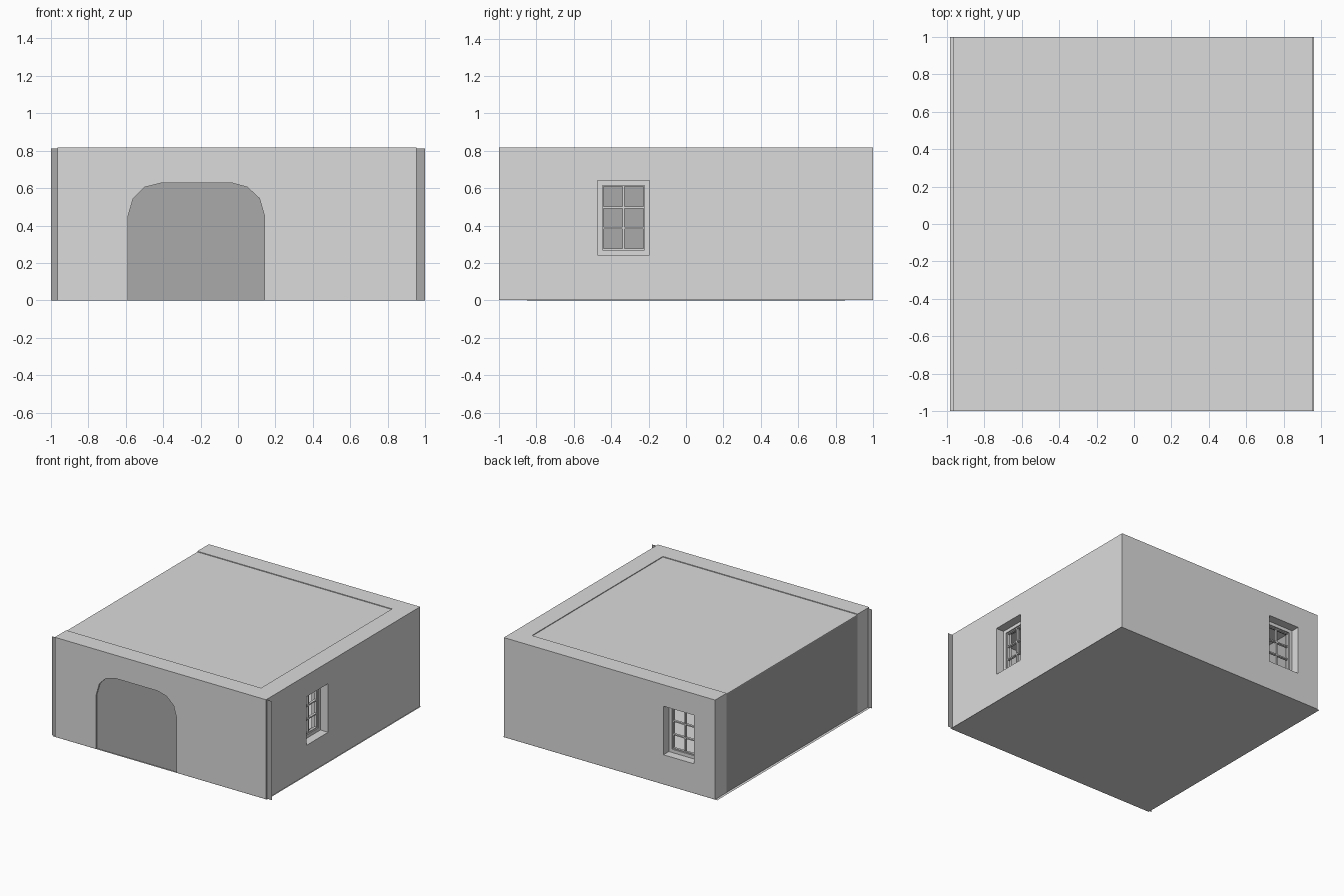
import bpy, bmesh
from mathutils import Vector, Matrix
from math import pi

if "Cube" in bpy.data.objects:
    bpy.data.objects.remove(bpy.data.objects["Cube"], do_unlink=True)


def material(name, value):
    m = bpy.data.materials.new(name)
    m.use_nodes = True
    colour = (value, value, value, 1)
    m.diffuse_color = colour
    m.node_tree.nodes["Principled BSDF"].inputs["Base Color"].default_value = colour
    return m


LIGHT = material("light grey", 0.71)
DARK = material("dark grey", 0.4)


def link(name, bm, mat):
    mesh = bpy.data.meshes.new(name)
    bm.to_mesh(mesh)
    bm.free()
    mesh.materials.append(mat)
    ob = bpy.data.objects.new(name, mesh)
    bpy.context.collection.objects.link(ob)
    return ob


def add_box(bm, x, y, z):
    lo, hi = Vector((x[0], y[0], z[0])), Vector((x[1], y[1], z[1]))
    mat = Matrix.Translation((lo + hi) / 2) @ Matrix.Diagonal((*(hi - lo), 1))
    bmesh.ops.create_cube(bm, size=1, matrix=mat)


def box(name, x, y, z, mat):
    bm = bmesh.new()
    add_box(bm, x, y, z)
    return link(name, bm, mat)


def sheet(name, corners, mat):
    bm = bmesh.new()
    bm.faces.new([bm.verts.new(c) for c in corners])
    return link(name, bm, mat)


def cut(wall, x, y, z):
    cutter = box("window_cutter", x, y, z, LIGHT)
    cutter.hide_render = True
    mod = wall.modifiers.new("opening", 'BOOLEAN')
    mod.object, mod.solver = cutter, 'EXACT'
    bpy.context.view_layer.objects.active = wall
    bpy.ops.object.modifier_apply(modifier=mod.name)
    bpy.data.objects.remove(cutter, do_unlink=True)


X0, X1, BASE, TOP, T = -0.965, 0.955, 0.001, 0.818, 0.15
CEIL = 0.812
WIN_W, WIN_Z = 0.28, (0.243, 0.642)
SIDE_Y, BACK_X = -0.474, -0.775      # low edges of the two window openings

# Floor sheet, a little wider than the walls
sheet("floor", [(-0.984, -1, 0), (-0.984, 1, 0), (0.963, 1, 0), (0.963, -1, 0)], LIGHT)

# Front wall with the arched doorway as a notch in its outline
arch = [(-0.588, 0.45), (-0.56, 0.545), (-0.50, 0.605), (-0.41, 0.627),
        (-0.03, 0.627), (0.05, 0.605), (0.115, 0.545), (0.142, 0.45)]
outline = [(X0, BASE), (-0.588, BASE), *arch, (0.142, BASE),
           (X1, BASE), (X1, TOP), (X0, TOP)]
bm = bmesh.new()
face = bm.faces.new([bm.verts.new((x, -1, z)) for x, z in outline])
side = bmesh.ops.extrude_face_region(bm, geom=[face])
bmesh.ops.translate(bm, vec=(0, T, 0),
                    verts=[v for v in side["geom"] if isinstance(v, bmesh.types.BMVert)])
bmesh.ops.recalc_face_normals(bm, faces=bm.faces)
link("front_wall", bm, LIGHT)

# Back and side walls with window openings
back_wall = box("back_wall", (X0, X1), (1 - T, 1), (BASE, TOP), LIGHT)
cut(back_wall, (BACK_X, BACK_X + WIN_W), (0.7, 1.2), WIN_Z)
side_wall = box("side_wall", (X1 - T, X1), (T - 1, 1 - T), (BASE, TOP), LIGHT)
cut(side_wall, (0.7, 1.2), (SIDE_Y, SIDE_Y + WIN_W), WIN_Z)

# Thin sheets closing the doorway and the open end
sheet("doorway_panel", [(-1, -0.987, 0), (1, -0.987, 0),
                        (1, -0.987, CEIL), (-1, -0.987, CEIL)], DARK)
XP = X0 + 0.003
sheet("end_panel", [(XP, 1 - T, 0), (XP, T - 1, 0),
                    (XP, T - 1, CEIL), (XP, 1 - T, CEIL)], DARK)

# Ceiling set between the wall tops
box("ceiling", (X0, X1 - T), (T - 1, 1 - T), (CEIL - 0.006, CEIL), LIGHT)


def window(name, place):
    """Frame, sash and glazing bars in the XZ plane, outside towards -Y."""
    w, h = WIN_W / 2, (WIN_Z[1] - WIN_Z[0]) / 2
    bm = bmesh.new()

    def ring(outer, inner, y):
        for s in (-1, 1):
            add_box(bm, sorted((s * (w - outer), s * (w - inner))), y, (outer - h, h - outer))
            add_box(bm, (inner - w, w - inner), y, sorted((s * (h - outer), s * (h - inner))))

    f, bar, deep = 0.034, 0.005, (0.08, 0.1)
    ring(0, 0.027, (0.07, 0.11))
    ring(0.027, f, deep)
    for s in (-1, 1):
        z = s * (h - f) / 3
        add_box(bm, (f - w, w - f), deep, (z - bar, z + bar))
    add_box(bm, (-bar, bar), deep, (f - h, h - f))
    link(name, bm, LIGHT).matrix_world = place


mid = sum(WIN_Z) / 2
window("side_window", Matrix.Translation((X1, SIDE_Y + WIN_W / 2, mid))
       @ Matrix.Rotation(pi / 2, 4, 'Z'))
window("back_window", Matrix.Translation((BACK_X + WIN_W / 2, 1, mid))
       @ Matrix.Rotation(pi, 4, 'Z'))
